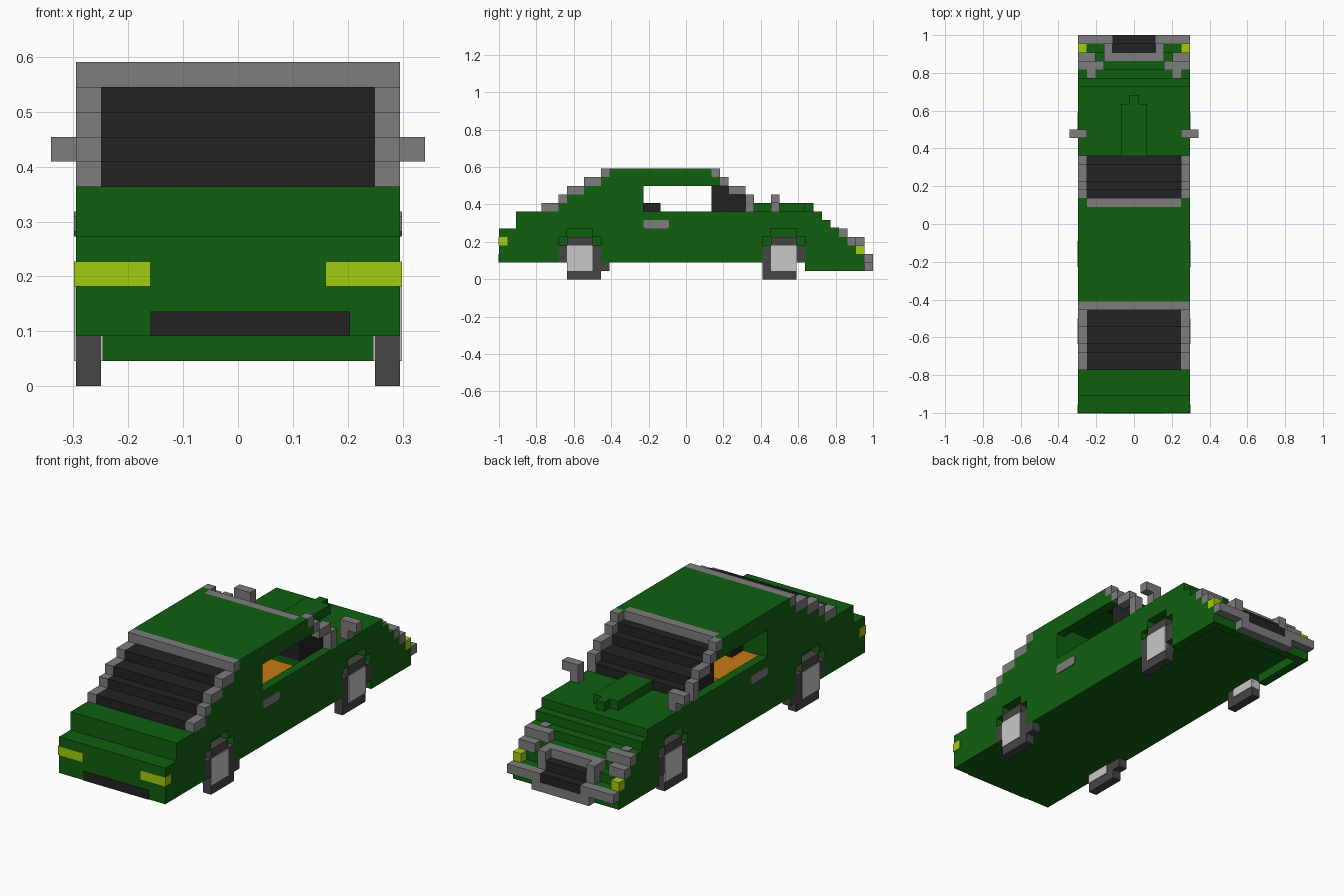
import bpy, bmesh

if "Cube" in bpy.data.objects:
    bpy.data.objects.remove(bpy.data.objects["Cube"])

U = 1 / 22          # one block of the model; all sizes below are in blocks
E = 0.08            # small lift for flush plates


def mat(name, rgb):
    m = bpy.data.materials.new(name)
    m.diffuse_color = (*rgb, 1)
    m.use_nodes = True
    m.node_tree.nodes["Principled BSDF"].inputs["Base Color"].default_value = m.diffuse_color
    return m


GREEN = mat("green paint", (0.005, 0.115, 0.005))
GREY = mat("grey trim", (0.205, 0.205, 0.205))
GLASS = mat("dark glass", (0.016, 0.016, 0.016))
TYRE = mat("tyre rubber", (0.06, 0.06, 0.06))
RIM = mat("light rim", (0.58, 0.58, 0.58))
LAMP = mat("yellow lamp", (0.37, 0.6, 0.005))
SEAT = mat("orange seat", (0.58, 0.2, 0.005))


def extrude(bm, pts, x0, x1):
    """Extrude a (y, z) outline from x0 to x1."""
    vs = [bm.verts.new((x0 * U, y * U, z * U)) for y, z in pts]
    f = bm.faces.new(vs)
    r = bmesh.ops.extrude_face_region(bm, geom=[f])
    moved = [g for g in r["geom"] if isinstance(g, bmesh.types.BMVert)]
    bmesh.ops.translate(bm, verts=moved, vec=((x1 - x0) * U, 0, 0))


def part(name, material, solids, mirror=False):
    """solids: list of (outline, x0, x1); mirror repeats them at -x."""
    bm = bmesh.new()
    for pts, x0, x1 in solids:
        extrude(bm, pts, x0, x1)
        if mirror:
            extrude(bm, pts, -x1, -x0)
    bmesh.ops.recalc_face_normals(bm, faces=bm.faces)
    me = bpy.data.meshes.new(name)
    bm.to_mesh(me)
    bm.free()
    me.materials.append(material)
    ob = bpy.data.objects.new(name, me)
    bpy.context.collection.objects.link(ob)
    return ob


def box(x0, x1, y0, y1, z0, z1):
    return ([(y0, z0), (y1, z0), (y1, z1), (y0, z1)], x0, x1)


# Shared stepped profiles
tail = [(-22, 2), (-22, 6), (-20, 6), (-20, 8), (-15, 8), (-15, 9), (-14, 9),
        (-14, 10), (-12, 10), (-12, 11), (-10, 11), (-10, 12)]
nose = [(16, 8), (16, 7), (17, 7), (17, 6), (18, 6), (18, 5), (19, 5),
        (19, 4), (20, 4), (20, 3), (21, 3)]

# Body core with the open cabin, and side panels with window and wheel arches
part("body_core", GREEN, [
    (tail + [(-5, 12), (-5, 7), (3, 7), (3, 8)] + nose + [(21, 2)], -5.5, 5.5)])
arches = [(21, 1), (14, 1), (14, 5), (13, 5), (13, 6), (10, 6), (10, 5), (9, 5), (9, 2),
          (-10, 2), (-10, 5), (-11, 5), (-11, 6), (-14, 6), (-14, 5), (-15, 5), (-15, 2)]
part("side_panels", GREEN, [
    (tail + [(-9, 12), (-9, 13), (3, 13), (3, 12), (4, 12), (4, 11), (-5, 11), (-5, 8)]
     + nose + arches, 5.5, 6.5)], mirror=True)
part("roof", GREEN, [box(-5.5, 5.5, -9, 2, 12, 13)])
part("front_lip", GREEN, [box(-5.5, 5.5, 20, 21, 1, 2)])
part("hood_scoop", GREEN, [box(-1.5, 1.5, 8, 14, 8, 9), box(-0.5, 0.5, 14, 15, 8, 9)])

# Stepped rear window with pillars and top bar
steps = [(-17, -15, 8), (-15, -14, 9), (-14, -12, 10), (-12, -10, 11)]
part("rear_window", GLASS, [box(-5.5, 5.5, a, b, z, z + 1) for a, b, z in steps])
part("rear_pillars", GREY, [box(5.5, 6.5, a, b, z, z + 1) for a, b, z in steps], True)
part("rear_window_bar", GREY, [box(-6.5, 6.5, -10, -9, 12, 13)])

# Windscreen, pillars and top bar
part("windscreen", GLASS, [
    ([(2, 12), (4, 12), (4, 11), (5, 11), (5, 10), (7, 10), (7, 9), (8, 9),
      (8, 8), (3, 8), (3, 11), (2, 11)], -5.5, 5.5)])
part("windscreen_bar", GREY, [box(-5.5, 5.5, 2, 3, 12, 13)])
part("windscreen_pillars", GREY, [
    box(5.5, 6.5, a, b, z, t) for a, b, z, t in
    [(3, 4, 12, 13), (4, 5, 11, 12), (5, 7, 10, 11), (7, 8, 8, 10)]], True)

# Cabin
part("seats", SEAT, [box(-5.5, 5.5, -5, 2, 7, 7.9)])
part("headrests", GLASS, [box(1.5, 3.5, -5, -3, 7.9, 9)], True)

# Wheels
front = [(9, 0), (13, 0), (13, 2), (14, 2), (14, 4), (13, 4), (13, 5), (10, 5),
         (10, 4), (9, 4)]
rear = [(-14, 0), (-10, 0), (-10, 1), (-9, 1), (-9, 2), (-10, 2), (-10, 4), (-11, 4),
        (-11, 5), (-14, 5), (-14, 4), (-15, 4), (-15, 2), (-14, 2)]
for name, outline, y0 in (("front", front, 10), ("rear", rear, -14)):
    part(name + "_tyres", TYRE, [(outline, 5.5, 6.5)], True)
    part(name + "_rims", RIM, [box(5.5 - E, 6.5 + E, y0, y0 + 3, 1, 4)], True)

# Mirrors and door handles
part("mirrors", GREY, [box(5.5, 6.5, 10, 11, 8, 9), box(5.5, 7.5, 10, 11, 9, 10)], True)
part("door_handles", GREY, [
    ([(-5, 6.2), (-4.8, 6), (-2.2, 6), (-2, 6.2), (-2, 6.8), (-2.2, 7), (-4.8, 7), (-5, 6.8)],
     6.4, 6.5 + E)], True)

# Nose: grille, surround, lamps, brows and bumper
part("grille", GLASS, [box(-2.5, 2.5, 20, 21, 3, 4), box(-2.5, 2.5, 21, 22, 2, 3)])
part("grille_bar", GREY, [box(-3.5, 3.5, 19, 20, 4, 5)])
part("grille_posts", GREY, [box(2.5, 3.5, 20, 21, 3, 5)], True)
part("headlamps", LAMP, [box(5.5, 6.5, 20, 21, 3, 4)], True)
part("headlamp_brows", GREY, [
    box(3.5, 6.5, 18, 19, 5, 6), box(4.5, 5.5, 17, 18, 5.5, 6 + E),
    box(4.5, 6.5, 19, 20, 4, 5)], True)
part("bumper_wings", GREY, [box(2.5, 6.5, 21, 22, 2, 3)], True)
part("bumper_centre", GREY, [box(-3.5, 3.5, 21, 22, 1, 2)])

# Tail lamps and rear plate
part("tail_lamps", LAMP, [box(3.5, 6.5 + E, -22 - E, -21, 4, 5)], True)
part("rear_plate", GLASS, [box(-3.5, 4.5, -22 - E, -21.9, 2, 3)])
